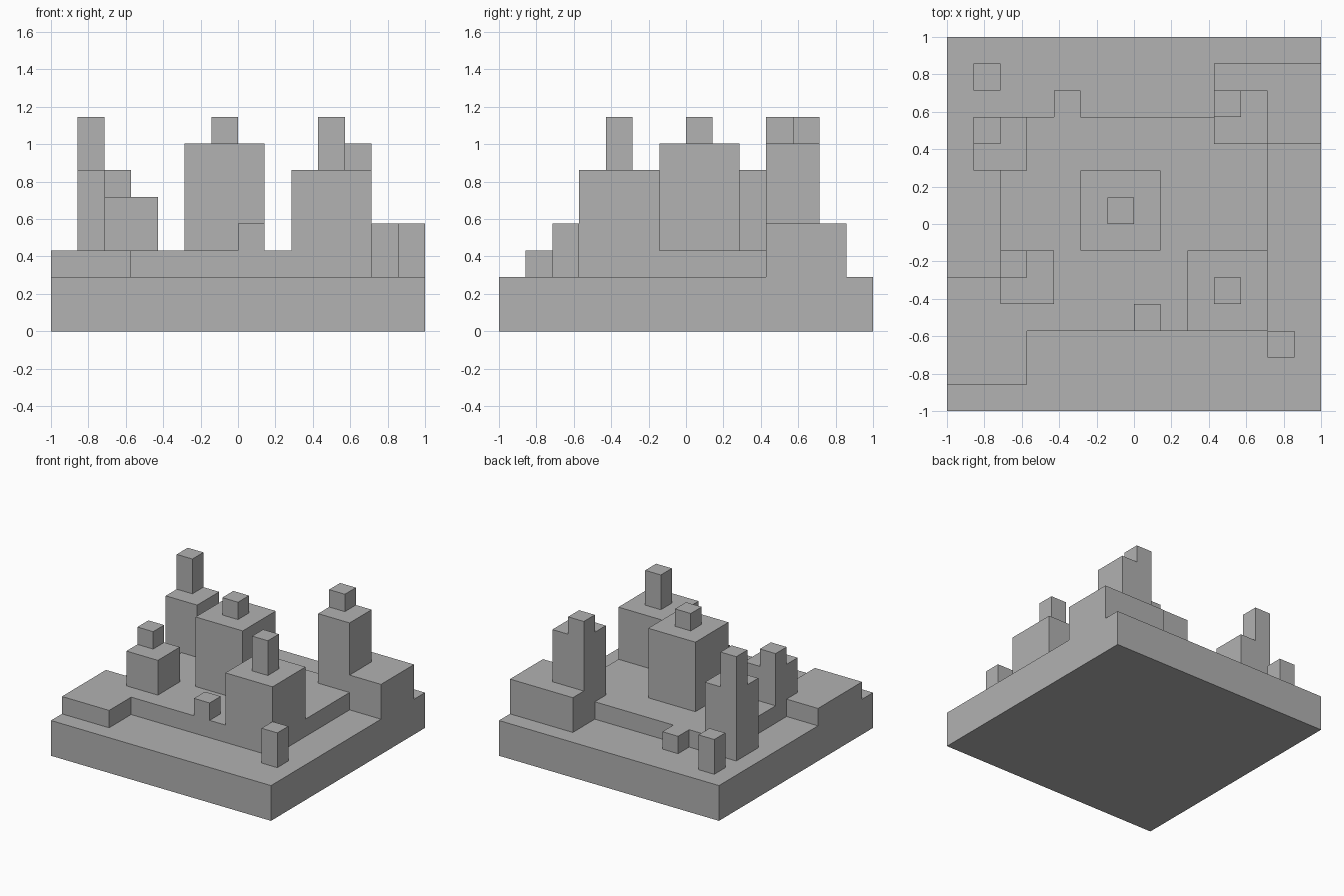
import bpy
import bmesh

UNIT = 1 / 7      # one grid step
LIFT = 0.004      # the base slab is slightly thicker than two steps

default_cube = bpy.data.objects.get("Cube")
if default_cube:
    bpy.data.objects.remove(default_cube, do_unlink=True)

# One plain grey for everything
STONE = (0.445, 0.445, 0.445, 1.0)
stone = bpy.data.materials.new("stone_grey")
stone.use_nodes = True
stone.diffuse_color = STONE
stone.node_tree.nodes["Principled BSDF"].inputs["Base Color"].default_value = STONE


def level(step):
    return step * UNIT + LIFT if step else 0.0


def prism(name, outline, bottom, top):
    """Extrude a counter-clockwise outline, given in grid steps."""
    bm = bmesh.new()
    verts = [bm.verts.new((x * UNIT, y * UNIT, level(bottom))) for x, y in outline]
    floor = bm.faces.new(verts)
    extruded = bmesh.ops.extrude_face_region(bm, geom=[floor], use_keep_orig=True)
    for item in extruded["geom"]:
        if isinstance(item, bmesh.types.BMVert):
            item.co.z = level(top)
    bmesh.ops.recalc_face_normals(bm, faces=bm.faces)
    mesh = bpy.data.meshes.new(name)
    bm.to_mesh(mesh)
    bm.free()
    mesh.materials.append(stone)
    obj = bpy.data.objects.new(name, mesh)
    bpy.context.scene.collection.objects.link(obj)
    return obj


def block(name, x, y, width, depth, bottom, top):
    """Box from its lower-left corner, in grid steps."""
    outline = [(x, y), (x + width, y), (x + width, y + depth), (x, y + depth)]
    return prism(name, outline, bottom, top)


# Ground slab and the stepped terrace on it
block("base_slab", -7, -7, 14, 14, 0, 2)
prism("terrace", [(-7, -6), (-4, -6), (-4, -4), (5, -4), (5, 3), (3, 3),
                  (3, 4), (-2, 4), (-2, 5), (-3, 5), (-3, 4), (-4, 4),
                  (-4, 2), (-5, 2), (-5, -2), (-7, -2)], 2, 3)

# Central keep
block("central_keep", -2, -1, 3, 3, 3, 7)
block("central_keep_turret", -1, 0, 1, 1, 7, 8)

# Front towers
block("front_left_tower", 2, -4, 3, 3, 3, 6)
block("front_left_turret", 3, -3, 1, 1, 6, 8)
block("front_right_tower", -5, -3, 2, 2, 3, 5)
block("front_right_turret", -5, -2, 1, 1, 5, 6)

# Back towers, one raised on a high platform
block("back_right_tower", -6, 2, 2, 2, 2, 6)
block("back_right_turret", -6, 3, 1, 1, 6, 8)
block("back_platform", 3, 3, 4, 3, 2, 4)
block("back_left_tower", 3, 3, 2, 2, 4, 7)
block("back_left_turret", 3, 4, 1, 1, 7, 8)

# Small free-standing pieces
block("terrace_block", 0, -4, 1, 1, 3, 4)
block("front_pillar", 5, -5, 1, 1, 2, 4)
block("back_pillar", -6, 5, 1, 1, 2, 4)
